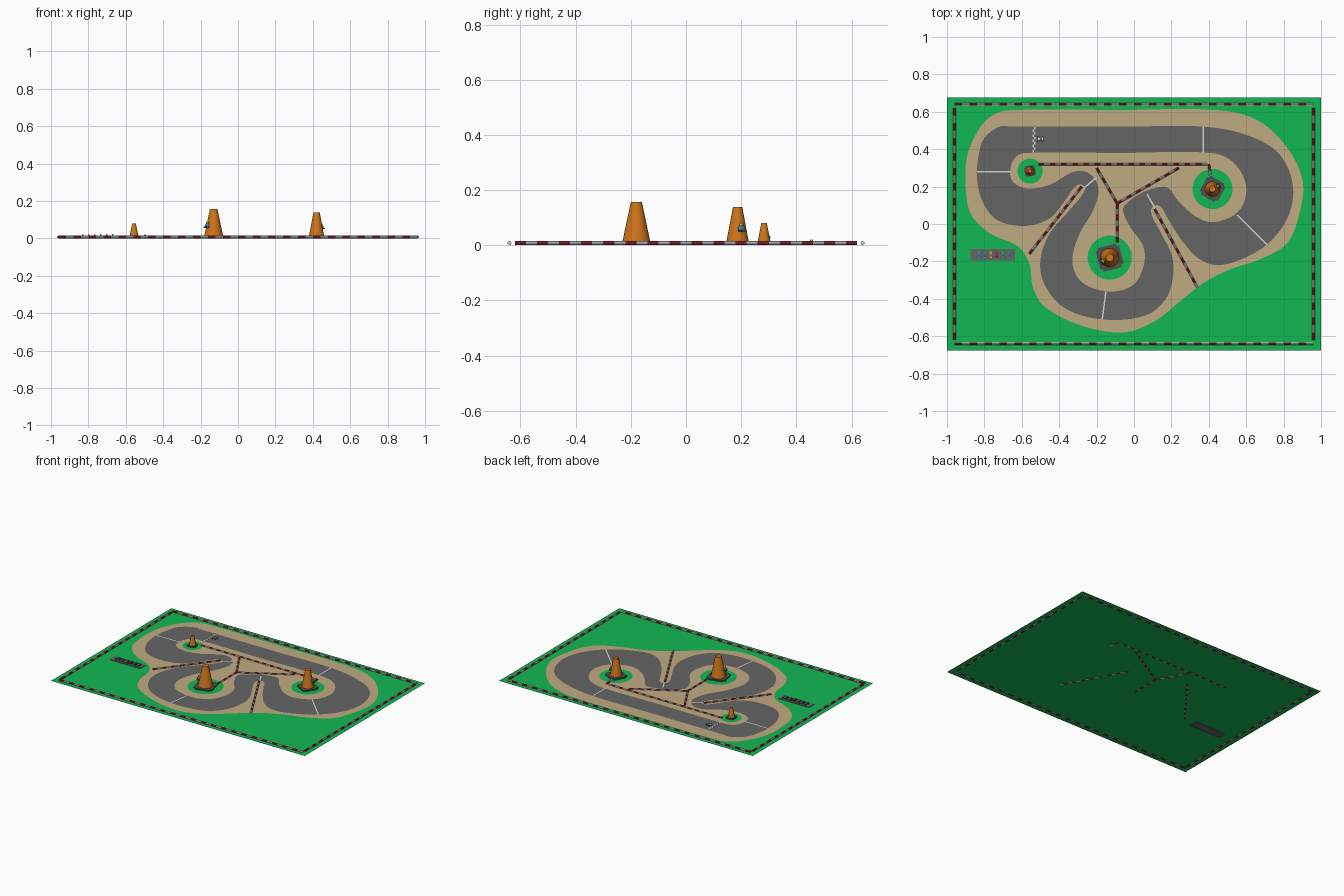
import bpy, bmesh, math
from mathutils import Vector, Matrix

cube = bpy.data.objects.get("Cube")
if cube:
    bpy.data.objects.remove(cube)


def material(name, rgb):
    m = bpy.data.materials.new(name)
    m.use_nodes = True
    m.diffuse_color = (*rgb, 1)
    m.node_tree.nodes["Principled BSDF"].inputs["Base Color"].default_value = (*rgb, 1)
    return m


GREEN = material("grass green", (0.006, 0.48, 0.09))
SAND = material("sand", (0.53, 0.41, 0.22))
ROAD = material("asphalt grey", (0.13, 0.13, 0.13))
ORANGE = material("cone orange", (0.62, 0.18, 0.01))
DARK = material("rubber grey", (0.08, 0.08, 0.085))
RED = material("barrier red", (0.38, 0.02, 0.03))
WHITE = material("paint white", (0.65, 0.65, 0.65))
BLUE = material("kart blue", (0.05, 0.26, 0.5))
YELLOW = material("kart yellow", (0.6, 0.4, 0.03))

GROUND = 0.005   # height of the grass sheet
LAYER = 0.0006   # step between painted layers


def finish(name, bm, mats, smooth=False):
    mesh = bpy.data.meshes.new(name)
    bm.to_mesh(mesh)
    bm.free()
    for m in mats:
        mesh.materials.append(m)
    ob = bpy.data.objects.new(name, mesh)
    bpy.context.collection.objects.link(ob)
    if smooth:
        bpy.ops.object.select_all(action="DESELECT")
        ob.select_set(True)
        bpy.context.view_layer.objects.active = ob
        bpy.ops.object.shade_smooth_by_angle(angle=math.radians(40))
    return ob


def smooth_loop(points, steps=6):
    """Closed curve through points given in hundredths."""
    pts = [Vector(p) / 100 for p in points]
    n = len(pts)
    tangents = [(pts[(i + 1) % n] - pts[i - 1]).normalized() for i in range(n)]
    out = []
    for i in range(n):
        a, b = pts[i], pts[(i + 1) % n]
        span = (b - a).length
        for k in range(steps):
            t = k / steps
            out.append(a * (2*t**3 - 3*t*t + 1) + b * (3*t*t - 2*t**3)
                       + tangents[i] * span * (t**3 - 2*t*t + t)
                       + tangents[(i + 1) % n] * span * (t**3 - t*t))
    return out


def sheet(name, outline, layer, mat):
    bm = bmesh.new()
    face = bm.faces.new([bm.verts.new((p[0], p[1], GROUND + layer * LAYER)) for p in outline])
    face.normal_update()
    if face.normal.z < 0:
        face.normal_flip()
    bmesh.ops.triangulate(bm, faces=[face])
    return finish(name, bm, [mat])


def box(bm, center, size, turn=0.0, index=0):
    m = Matrix.Translation(center) @ Matrix.Rotation(turn, 4, "Z") @ Matrix.Diagonal((*size, 1))
    for v in bmesh.ops.create_cube(bm, size=1, matrix=m)["verts"]:
        for f in v.link_faces:
            f.material_index = index


def ball(bm, center, radius, index=0):
    verts = bmesh.ops.create_uvsphere(bm, u_segments=12, v_segments=8, radius=radius,
                                      matrix=Matrix.Translation(center))["verts"]
    for v in verts:
        for f in v.link_faces:
            f.material_index = index


# Grass, sand and road
sheet("grass", [(-1, -0.677), (1, -0.677), (1, 0.677), (-1, 0.677)], 0, GREEN)
sand = [(-64, 61), (-7, 61), (43, 61), (65, 56), (81, 42), (90, 24), (89, 8), (82, -10),
        (67, -19), (52, -24), (38, -31), (25, -41), (11, -52), (-6, -58), (-29, -54),
        (-48, -44), (-54, -34), (-56, -21), (-62, -12), (-77, -5), (-87, 5), (-90, 19),
        (-89, 37), (-82, 52), (-74, 59)]
sheet("sand_verge", smooth_loop(sand), 1, SAND)
road = [(-65, 52), (-7, 52), (38, 52), (62, 47), (78, 37), (85, 20), (82, 3), (71, -11),
        (57, -19), (44, -22), (34, -18), (25, -8), (18, 3), (13, 10), (9, 7), (14, -4),
        (20, -16), (21, -27), (17, -40), (6, -49), (-17, -51), (-37, -45), (-48, -32),
        (-50, -19), (-45, -5), (-34, 8), (-26, 19), (-30, 21), (-38, 11), (-45, 3),
        (-58, -1), (-73, 2), (-81, 12), (-84, 25), (-83, 37), (-80, 46), (-72, 52)]
sheet("road", smooth_loop(road), 2, ROAD)
infield = [(-58, 38), (-7, 38), (41, 38), (53, 33), (60, 20), (56, 7), (43, 1), (33, 4),
           (24, 12), (16, 20), (-5, 10), (-3, 0), (5, -12), (5, -23), (-1, -33), (-14, -36),
           (-28, -31), (-33, -20), (-29, -5), (-22, 7), (-19, 19), (-24, 27), (-32, 28),
           (-45, 21), (-57, 19), (-65, 23), (-66, 30), (-63, 36)]
sheet("sand_infield", smooth_loop(infield), 3, SAND)


# Lane lines across the road
def lane_line(name, a, b, width=0.008):
    a, b = Vector(a), Vector(b)
    side = (b - a).normalized().orthogonal() * width / 2
    sheet(name, [a - side, b - side, b + side, a + side], 4, WHITE)


lines = [((-0.84, 0.28), (-0.66, 0.28)), ((0.37, 0.52), (0.37, 0.38)),
         ((0.55, 0.05), (0.71, -0.11)), ((0.07, 0.16), (0.12, 0.07)),
         ((-0.15, -0.36), (-0.17, -0.51)), ((-0.27, 0.19), (-0.2, 0.25))]
for i, (a, b) in enumerate(lines):
    lane_line(f"lane_line_{i + 1}", a, b)

# Chequered start strip
bm = bmesh.new()
for i in range(10):
    for j in range(2):
        box(bm, (-0.538 + 0.007 * j, 0.39 + 0.0135 * i, GROUND + 4 * LAYER),
            (0.007, 0.0135, LAYER), 0, (i + j) % 2)
finish("start_strip", bm, [WHITE, ROAD])


# Striped barriers
def barrier(name, a, b, radius=0.0075, dash=0.04):
    a, b = Vector((*a, 0.008)), Vector((*b, 0.008))
    count = max(1, round((b - a).length / dash))
    step = (b - a) / count
    turn = step.to_track_quat("Z", "Y").to_matrix().to_4x4()
    bm = bmesh.new()
    for i in range(count):
        m = Matrix.Translation(a + step * (i + 0.5)) @ turn
        verts = bmesh.ops.create_cone(bm, cap_ends=True, segments=8, radius1=radius,
                                      radius2=radius, depth=step.length, matrix=m)["verts"]
        for v in verts:
            for f in v.link_faces:
                f.material_index = i % 2
    finish(name, bm, [RED, WHITE], True)


X, Y = 0.96, 0.64
for s, side in ((-1, "front"), (1, "back")):
    barrier(side + "_barrier", (-X, s * Y), (X, s * Y))
for s, side in ((-1, "right"), (1, "left")):
    barrier(side + "_barrier", (s * X, -Y + 0.02), (s * X, Y - 0.02))
fork = (-0.09, 0.11)
inner = [((-0.51, 0.32), (0.39, 0.32)), ((0.4, 0.32), (0.41, 0.25)), ((-0.2, 0.3), fork),
         (fork, (0.24, 0.3)), (fork, (-0.09, -0.1)), ((-0.28, 0.2), (-0.56, -0.16)),
         ((0.11, 0.08), (0.34, -0.34))]
for i, (a, b) in enumerate(inner):
    barrier(f"inner_barrier_{i + 1}", a, b, 0.0065, 0.03)


# Traffic cones on grass islands
def traffic_cone(name, x, y, height, r_low, r_top, base, turn, island):
    circle = [(x + island * math.cos(t * math.tau / 40), y + island * math.sin(t * math.tau / 40))
              for t in range(40)]
    sheet(name + "_island", circle, 5, GREEN)
    bm = bmesh.new()
    box(bm, (x, y, 0.011), (base, base, 0.01), turn)
    bmesh.ops.bevel(bm, geom=[e for e in bm.edges if abs(e.verts[0].co.z - e.verts[1].co.z) > 0.005],
                    offset=base * 0.12, segments=3, affect="EDGES")
    finish(name + "_base", bm, [DARK])
    bm = bmesh.new()
    low = 0.015
    bmesh.ops.create_cone(bm, cap_ends=True, segments=28, radius1=r_low, radius2=r_top,
                          depth=height - low,
                          matrix=Matrix.Translation((x, y, (height + low) / 2)))
    finish(name + "_body", bm, [ORANGE], True)


traffic_cone("large_cone", -0.13, -0.18, 0.157, 0.05, 0.02, 0.13, 0.25, 0.118)
traffic_cone("medium_cone", 0.42, 0.187, 0.138, 0.04, 0.017, 0.112, -0.5, 0.107)
traffic_cone("small_cone", -0.556, 0.283, 0.08, 0.023, 0.01, 0.058, 0.15, 0.067)


# Small flyers hovering beside the cones
def flyer(name, x, y, z, r):
    bm = bmesh.new()
    ball(bm, (x, y, z), r)
    ball(bm, (x, y, z + r), r * 0.6, 2)
    box(bm, (x, y, z - r * 0.6), (r * 2.6, r * 2.2, r * 0.4), 0.4, 1)
    finish(name, bm, [BLUE, DARK, YELLOW], True)


flyer("large_cone_flyer", -0.163, -0.2, 0.068, 0.014)
flyer("medium_cone_flyer", 0.445, 0.2, 0.06, 0.013)
flyer("small_cone_flyer", -0.55, 0.3, 0.03, 0.005)


# Karts: body, four wheels and driver
def kart(name, x, y, z, mat, turn=0.0):
    bm = bmesh.new()
    box(bm, (0, 0, 0.005), (0.015, 0.034, 0.005))
    for sx in (-1, 1):
        for sy in (-1, 1):
            box(bm, (sx * 0.01, sy * 0.011, 0.004), (0.006, 0.009, 0.008), 0, 1)
    ball(bm, (0, -0.003, 0.01), 0.005, 2)
    ob = finish(name, bm, [mat, DARK, WHITE], True)
    ob.location = (x, y, z)
    ob.rotation_euler.z = turn


kart("lead_kart", -0.5, 0.455, GROUND + 3 * LAYER, WHITE, math.pi / 2)

# Parking pad with a row of karts
bm = bmesh.new()
box(bm, (-0.755, -0.165, 0.004), (0.24, 0.06, 0.008))
finish("parking_pad", bm, [ROAD])
for i, mat in enumerate((BLUE, BLUE, YELLOW, RED, GREEN, BLUE)):
    kart(f"parked_kart_{i + 1}", -0.83 + 0.032 * i, -0.165, 0.008, mat)
